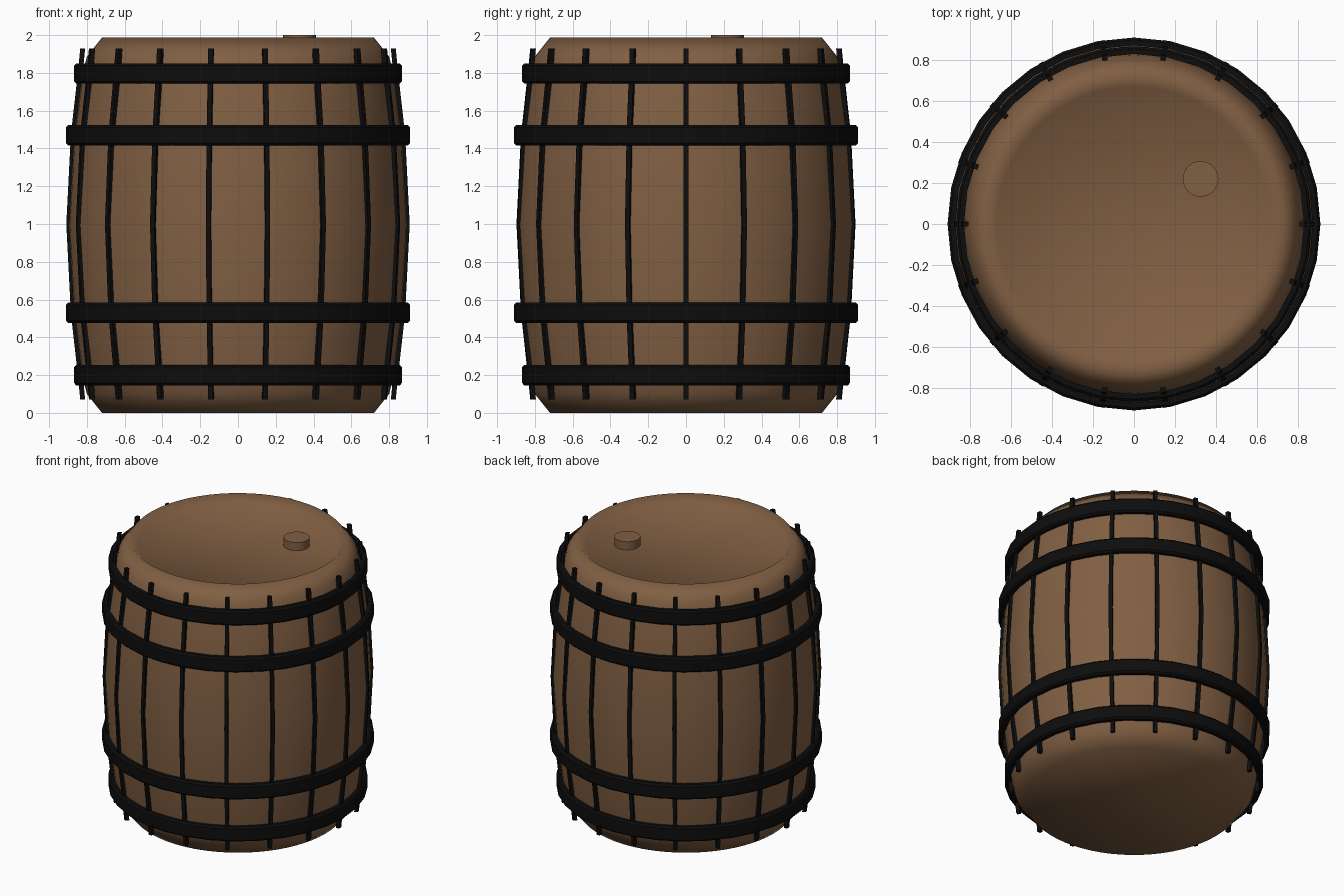
import bpy, bmesh, math
from mathutils import Matrix, Vector

if "Cube" in bpy.data.objects:
    bpy.data.objects.remove(bpy.data.objects["Cube"], do_unlink=True)


def make_material(name, color):
    mat = bpy.data.materials.new(name)
    mat.use_nodes = True
    mat.diffuse_color = color
    mat.node_tree.nodes["Principled BSDF"].inputs["Base Color"].default_value = color
    return mat


wood = make_material("brown wood", (0.22, 0.115, 0.056, 1))
iron = make_material("black iron", (0.004, 0.004, 0.004, 1))


def finish(bm, name, mat, smooth_angle):
    bmesh.ops.recalc_face_normals(bm, faces=bm.faces)
    mesh = bpy.data.meshes.new(name)
    bm.to_mesh(mesh)
    bm.free()
    mesh.materials.append(mat)
    obj = bpy.data.objects.new(name, mesh)
    bpy.context.collection.objects.link(obj)
    bpy.ops.object.select_all(action="DESELECT")
    obj.select_set(True)
    bpy.context.view_layer.objects.active = obj
    bpy.ops.object.shade_smooth_by_angle(angle=math.radians(smooth_angle))
    return obj


def lathe(name, profile, mat, sides, smooth_angle, closed=False):
    """Revolve (radius, height) points about z; cap open ends."""
    bm = bmesh.new()
    rings = []
    for r, z in profile:
        rings.append([bm.verts.new((r * math.cos(a), r * math.sin(a), z))
                      for a in (math.tau * i / sides for i in range(sides))])
    pairs = list(zip(rings, rings[1:]))
    if closed:
        pairs.append((rings[-1], rings[0]))
    else:
        bm.faces.new(rings[0])
        bm.faces.new(rings[-1])
    for low, high in pairs:
        for i in range(sides):
            j = (i + 1) % sides
            bm.faces.new((low[i], low[j], high[j], high[i]))
    return finish(bm, name, mat, smooth_angle)


# Barrel body: bulging staves, chamfered ends, sunken lid
half = [(0.72, 0), (0.80, 0.10), (0.825, 0.2), (0.867, 0.53)]
top = 1.987
profile = half + [(0.895, top / 2)] + [(r, top - z) for r, z in reversed(half)]
profile += [(0.67, 1.94)]
lathe("barrel_body", profile, wood, 64, 180)

# Bung on the lid
bung = lathe("bung", [(0.087, 1.93), (0.087, 2.0)], wood, 32, 40)
bung.location = (0.325, 0.22, 0)

# Iron hoops with lightly cut edges
for label, outer, z in (("lower_end", 0.868, 0.2), ("lower_middle", 0.91, 0.53),
                        ("upper_middle", 0.91, 1.47), ("upper_end", 0.868, 1.797)):
    inner, h, cut = outer - 0.038, 0.054, 0.012
    section = [(inner, z - h), (outer - cut, z - h), (outer, z - h + cut),
               (outer, z + h - cut), (outer - cut, z + h), (inner, z + h)]
    lathe(label + "_hoop", section, iron, 32, 30, closed=True)

# Thin iron strips covering the joints between staves
strip_path = [(0.822, 0.07), (0.835, 0.2), (0.872, 0.53), (0.896, 1.0),
              (0.872, 1.47), (0.835, 1.8), (0.822, 1.93)]
STRIPS, HALF = 18, 0.013
bm = bmesh.new()
for k in range(STRIPS):
    spin = Matrix.Rotation(math.tau * k / STRIPS, 3, "Z")
    rings = []
    for r, z in strip_path:
        rings.append([bm.verts.new(spin @ Vector((r + dx * HALF, dy * HALF, z)))
                      for dx, dy in ((-1, -1), (1, -1), (1, 1), (-1, 1))])
    bm.faces.new(rings[0])
    bm.faces.new(rings[-1])
    for low, high in zip(rings, rings[1:]):
        for i in range(4):
            j = (i + 1) % 4
            bm.faces.new((low[i], low[j], high[j], high[i]))
finish(bm, "stave_joint_strips", iron, 30)
